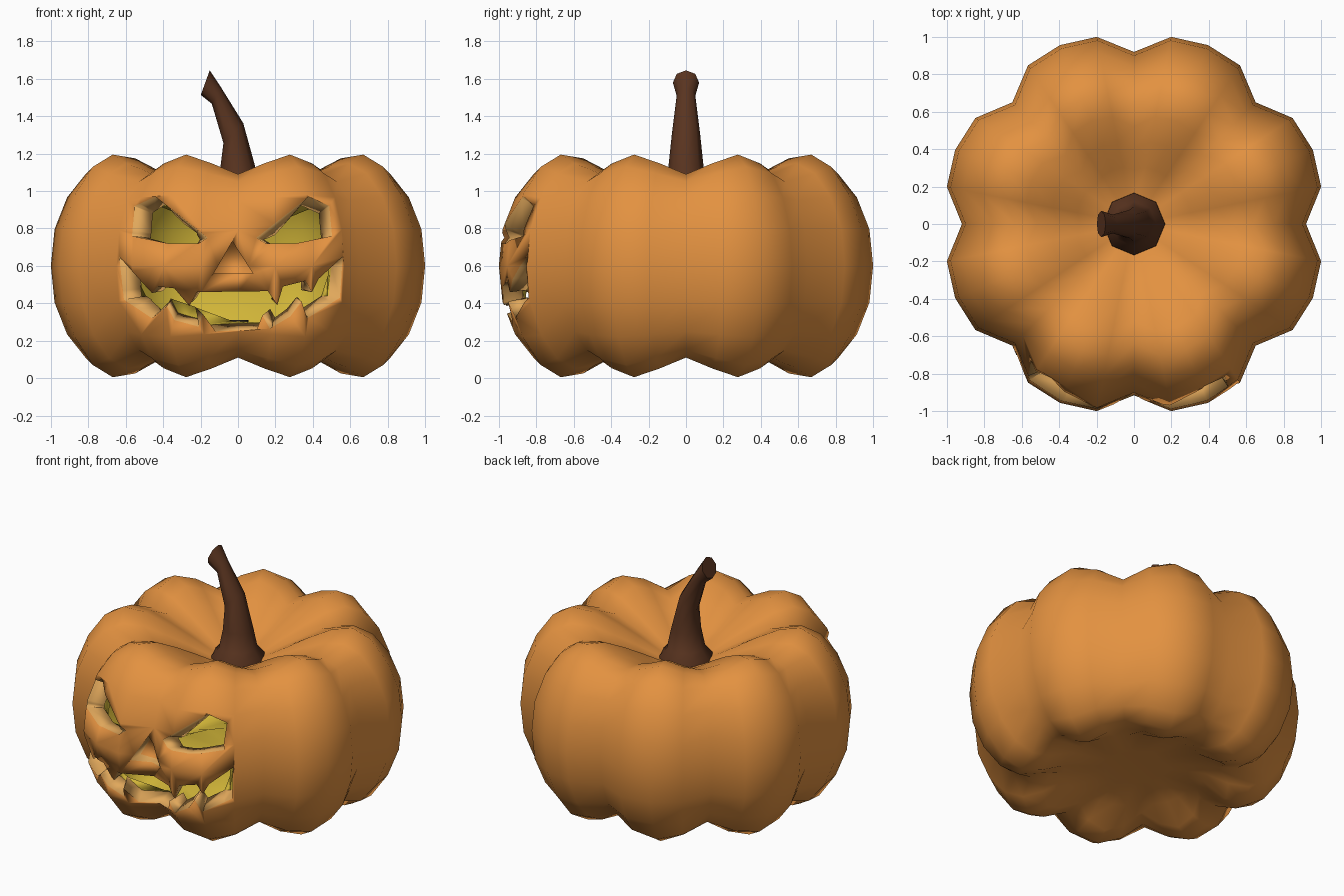
import bpy, bmesh, math

old = bpy.data.objects.get("Cube")
if old:
    bpy.data.objects.remove(old, do_unlink=True)


def material(name, rgb):
    m = bpy.data.materials.new(name)
    m.use_nodes = True
    m.diffuse_color = (*rgb, 1)
    bsdf = m.node_tree.nodes["Principled BSDF"]
    bsdf.inputs["Base Color"].default_value = (*rgb, 1)
    bsdf.inputs["Roughness"].default_value = 0.8
    return m


SKIN, RIM, FLESH = 0, 1, 2
pumpkin_mats = [material("orange_skin", (0.77, 0.287, 0.052)),
                material("pale_rim", (0.75, 0.39, 0.105)),
                material("yellow_flesh", (0.64, 0.465, 0.04))]
stem_mat = material("brown_stem", (0.10, 0.034, 0.014))
dark_mat = material("dark_wick", (0.03, 0.025, 0.02))


def make(name, bm, mats):
    mesh = bpy.data.meshes.new(name)
    bm.to_mesh(mesh)
    bm.free()
    for m in mats:
        mesh.materials.append(m)
    ob = bpy.data.objects.new(name, mesh)
    bpy.context.collection.objects.link(ob)
    return ob


def smooth(ob, degrees):
    bpy.ops.object.select_all(action='DESELECT')
    ob.select_set(True)
    bpy.context.view_layer.objects.active = ob
    bpy.ops.object.shade_smooth_by_angle(angle=math.radians(degrees))


def apply_modifier(ob, mod):
    bpy.context.view_layer.objects.active = ob
    bpy.ops.object.modifier_apply(modifier=mod.name)


def loft(bm, rings):
    """Skin closed rings of points listed bottom to top, with end caps."""
    vs = [[bm.verts.new(p) for p in ring] for ring in rings]
    n = len(vs[0])
    bm.faces.new(vs[0][::-1])
    bm.faces.new(vs[-1])
    for a, b in zip(vs, vs[1:]):
        for j in range(n):
            k = (j + 1) % n
            bm.faces.new((a[j], a[k], b[k], b[j]))


# Ribbed body: (lobe radius, lobe height, groove radius, groove height) above the middle
MID = 0.6
upper = [(1.035, 0, 0.92, 0), (1.015, 0.2, 0.90, 0.19), (0.945, 0.38, 0.84, 0.35),
         (0.84, 0.53, 0.75, 0.45), (0.725, 0.595, 0.64, 0.49), (0.595, 0.575, 0.52, 0.478)]
crown = [(0.45, 0.505, 0.40, 0.43), (0.31, 0.425, 0.29, 0.385), (0.16, 0.335, 0.15, 0.325)]
base = [(0.2, -0.455, 0.2, -0.455), (0.44, -0.475, 0.42, -0.465)]
lower = [(lr, -lz, gr, -gz) for lr, lz, gr, gz in upper[:0:-1]]
LOBES = 8
SHAPE = [(0, 0), (0.87, 0.55), (1, 1), (0.87, 0.55)]  # radius and height share of the lobe

rings = []
for lr, lz, gr, gz in base + lower + upper + crown:
    ring = []
    for j in range(LOBES * 4):
        wr, wz = SHAPE[j % 4]
        a = math.tau * j / (LOBES * 4)
        r = gr + (lr - gr) * wr
        ring.append((r * math.cos(a), r * math.sin(a), MID + gz + (lz - gz) * wz))
    rings.append(ring)
bm = bmesh.new()
loft(bm, rings)
body = make("pumpkin_body", bm, pumpkin_mats)


# Cut a face opening straight back to the given depth
def carve(name, outline, depth, wall, cap):
    bm = bmesh.new()
    loft(bm, [[(x, y, z) for x, z in outline] for y in (-depth, -1.2)])
    bm.faces.ensure_lookup_table()
    for f in bm.faces:
        f.material_index = wall
    bm.faces[0].material_index = cap
    bmesh.ops.recalc_face_normals(bm, faces=bm.faces)
    cutter = make(name, bm, pumpkin_mats)
    cutter.hide_render = True
    mod = body.modifiers.new(name, 'BOOLEAN')
    mod.operation = 'DIFFERENCE'
    mod.solver = 'EXACT'
    mod.object = cutter
    apply_modifier(body, mod)
    bpy.data.objects.remove(cutter, do_unlink=True)


FACE_X = -0.032
eye = [(0.13, 0.75), (0.18, 0.72), (0.34, 0.72), (0.535, 0.76), (0.52, 0.92), (0.41, 0.97)]
for side, name in ((1, "left_eye_cut"), (-1, "right_eye_cut")):
    carve(name, [(FACE_X + side * x, z) for x, z in eye], 0.5, FLESH, FLESH)

upper_lip = [(-0.635, 0.65), (-0.52, 0.52), (-0.46, 0.455), (-0.43, 0.49), (-0.34, 0.48),
             (-0.26, 0.385), (-0.22, 0.46), (0.16, 0.465), (0.21, 0.39), (0.24, 0.49),
             (0.36, 0.52), (0.395, 0.46), (0.43, 0.53), (0.56, 0.65)]
lower_lip = [(0.545, 0.43), (0.37, 0.32), (0.34, 0.41), (0.28, 0.33), (0.17, 0.265),
             (0.13, 0.335), (0.10, 0.26), (-0.12, 0.25), (-0.19, 0.345), (-0.21, 0.275),
             (-0.34, 0.31), (-0.38, 0.385), (-0.46, 0.32), (-0.61, 0.42)]
carve("mouth_cut", upper_lip + lower_lip, 0.5, FLESH, FLESH)
carve("nose_cut", [(-0.13, 0.56), (0.08, 0.56), (-0.03, 0.73)], 0.86, RIM, SKIN)

# Open the eyes and mouth, then thicken the skin into a hollow shell
bm = bmesh.new()
bm.from_mesh(body.data)
bmesh.ops.delete(bm, geom=[f for f in bm.faces if f.material_index == FLESH], context='FACES')
bm.to_mesh(body.data)
bm.free()
shell = body.modifiers.new("shell", 'SOLIDIFY')
shell.thickness = 0.11
shell.offset = -1
shell.material_offset = FLESH
shell.material_offset_rim = RIM
apply_modifier(body, shell)
smooth(body, 120)

# Bent stem: x, z, radius and tilt of each ring
bm = bmesh.new()
rings = []
for x, z, r, tilt in [(0, 0.88, 0.17, 0), (0, 0.95, 0.165, 0), (0, 1.0, 0.12, 0),
                      (0, 1.12, 0.095, 0), (-0.025, 1.31, 0.075, 45),
                      (-0.115, 1.51, 0.05, 60), (-0.175, 1.58, 0.07, 70)]:
    t = math.radians(tilt)
    rings.append([(x + r * math.cos(a) * math.cos(t), r * math.sin(a),
                   z + r * math.cos(a) * math.sin(t))
                  for a in (math.tau * k / 8 for k in range(8))])
loft(bm, rings)
smooth(make("stem", bm, [stem_mat]), 50)


# Candle stub with a dark top, standing on the hollow's floor
def disc(name, radius, bottom, top, mat):
    bm = bmesh.new()
    loft(bm, [[(radius * math.cos(a), radius * math.sin(a), z)
               for a in (math.tau * k / 12 for k in range(12))] for z in (bottom, top)])
    smooth(make(name, bm, [mat]), 40)


disc("candle_stub", 0.05, 0.2, 0.295, pumpkin_mats[FLESH])
disc("candle_top", 0.055, 0.295, 0.31, dark_mat)
